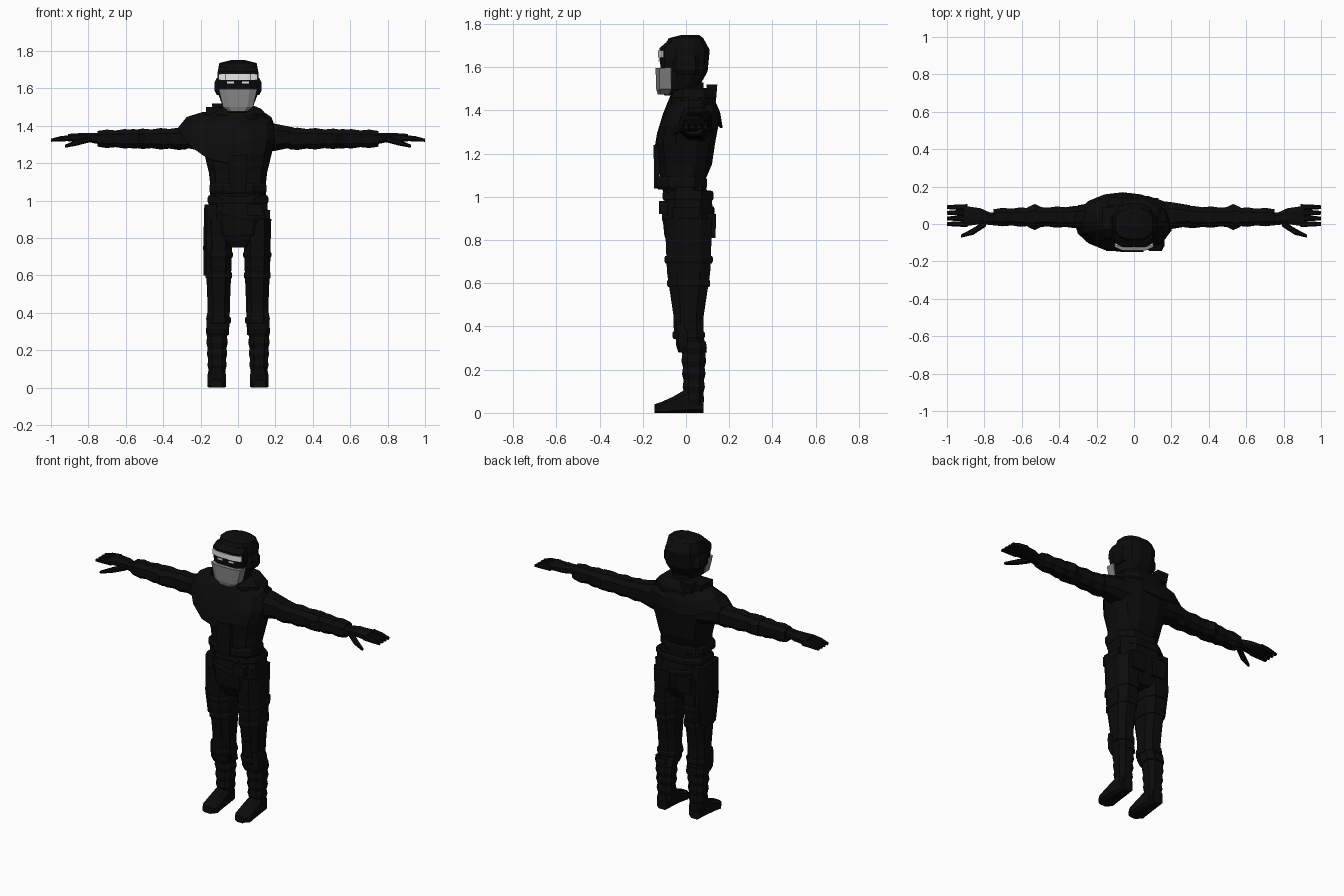
import bpy
import bmesh
import math

if "Cube" in bpy.data.objects:
    bpy.data.objects.remove(bpy.data.objects["Cube"], do_unlink=True)


def make_material(name, value):
    mat = bpy.data.materials.new(name)
    mat.use_nodes = True
    color = (value, value, value, 1)
    mat.diffuse_color = color
    shader = mat.node_tree.nodes["Principled BSDF"]
    shader.inputs["Base Color"].default_value = color
    shader.inputs["Roughness"].default_value = 0.9
    return mat


CLOTH = make_material("black cloth", 0.0035)
GREY = make_material("mask grey", 0.24)
WHITE = make_material("visor white", 0.8)


def finish(name, bm, mat, mirror=False, thickness=0):
    """Turn a bmesh into a flat shaded object."""
    bmesh.ops.recalc_face_normals(bm, faces=bm.faces)
    mesh = bpy.data.meshes.new(name)
    bm.to_mesh(mesh)
    bm.free()
    mesh.materials.append(mat)
    obj = bpy.data.objects.new(name, mesh)
    bpy.context.collection.objects.link(obj)
    if thickness:
        solid = obj.modifiers.new("thickness", "SOLIDIFY")
        solid.thickness = thickness
    if mirror:
        obj.modifiers.new("mirror", "MIRROR")
    return obj


def bridge(bm, loops):
    """Join neighbouring loops of vertices with quads."""
    for lower, upper in zip(loops, loops[1:]):
        for i in range(len(lower)):
            bm.faces.new((lower[i - 1], lower[i], upper[i], upper[i - 1]))


def ring_point(axis, t, a, b):
    points = {"z": (a, b, t), "x": (t, a, b), "y": (a, t, b)}
    x, y, z = points[axis]
    return x, y, max(z, 0)


def loft(name, rings, centre=(0, 0), axis="z", mat=CLOTH, sides=8, power=0.75, mirror=False):
    """Skin rounded-box rings: position, radius a, radius b, then optional shift of b and a."""
    bm = bmesh.new()
    widest = math.cos(math.pi / sides) ** power
    loops = []
    for t, radius_a, radius_b, *shift in rings:
        shift_b, shift_a = (shift + [0, 0])[:2]
        loop = []
        for i in range(sides):
            angle = (i + 0.5) * math.tau / sides
            c, s = math.cos(angle), math.sin(angle)
            a = radius_a * math.copysign(abs(c) ** power, c) / widest
            b = radius_b * math.copysign(abs(s) ** power, s) / widest
            point = ring_point(axis, t, centre[0] + shift_a + a, centre[1] + shift_b + b)
            loop.append(bm.verts.new(point))
        loops.append(loop)
    bridge(bm, loops)
    bm.faces.new(loops[0])
    bm.faces.new(loops[-1])
    return finish(name, bm, mat, mirror)


def pleats(start, end, radius_start, radius_end, count, ridge):
    """Round rings that taper evenly, with every second ring raised as a fold."""
    rings = []
    for i in range(count + 1):
        k = i / count
        radius = radius_start + (radius_end - radius_start) * k + ridge * (i % 2)
        rings.append((start + (end - start) * k, radius, radius))
    return rings


def band(name, z, centre, rx, ry, height=0.035, mirror=False, tilt=0):
    """Strap around a limb; tilt raises it towards +x."""
    bevel = height / 8
    rings = [(z - height / 2, rx - bevel, ry - bevel), (z - height / 4, rx, ry),
             (z + height / 4, rx, ry), (z + height / 2, rx - bevel, ry - bevel)]
    obj = loft(name, rings, centre, mirror=mirror)
    for v in obj.data.vertices:
        v.co.z += tilt * (v.co.x - centre[0])


def box(name, centre, size, mat=CLOTH, mirror=False, taper=1.0):
    """Block whose lower end is scaled by taper."""
    bm = bmesh.new()
    bmesh.ops.create_cube(bm, size=1)
    for v in bm.verts:
        scale = taper if v.co.z < 0 else 1
        v.co.x = centre[0] + v.co.x * size[0] * scale
        v.co.y = centre[1] + v.co.y * size[1] * scale
        v.co.z = centre[2] + v.co.z * size[2]
    finish(name, bm, mat, mirror)


def bent_plate(name, half_width, y_mid, y_end, z_low, z_high, mat):
    """Thin plate curving back towards its ends."""
    bm = bmesh.new()
    columns = []
    for k in (-1, -0.5, 0, 0.5, 1):
        y = y_mid + (y_end - y_mid) * k * k
        columns.append([bm.verts.new((k * half_width, y, z)) for z in (z_low, z_high)])
    for (a, b), (c, d) in zip(columns, columns[1:]):
        bm.faces.new((a, c, d, b))
    finish(name, bm, mat, thickness=0.009)


def make_shawl(sides=16, neck_z=1.475, neck_radius=0.09):
    """Cloth from the neck to an oval hem that dips in front and reaches over the right shoulder."""
    bm = bmesh.new()
    layers = []
    for blend, lift in ((1, 0), (0.8, 0.04), (0.45, 0.035), (0, 0)):
        layer = []
        for i in range(sides):
            angle = i * math.tau / sides
            c, s = math.cos(angle), math.sin(angle)
            hem_x, hem_y = -0.06 + 0.26 * c, 0.01 + 0.16 * s
            hem_z = 1.26 + 0.06 * s + 0.13 * c * c
            x, y = neck_radius * c, 0.02 + neck_radius * s
            layer.append(bm.verts.new((x + (hem_x - x) * blend,
                                       y + (hem_y - y) * blend,
                                       neck_z + (hem_z - neck_z) * blend + lift)))
        layers.append(layer)
    bridge(bm, layers)
    finish("shawl", bm, CLOTH, thickness=0.012)


# Head, helmet and face
loft("head", [(1.47, .05, .04, -.06), (1.5, .08, .085, -.03), (1.58, .11, .1),
              (1.68, .11, .11), (1.735, .1, .08), (1.75, .04, .04, .02)], sides=12)
band("ear_band", 1.61, (0, 0), .125, .085, height=.09)
loft("brow", [(1.59, .1, .055), (1.64, .106, .06), (1.69, .106, .06), (1.715, .1, .05, .02)],
     centre=(0, -.062), power=.55)
bent_plate("visor", .103, -.13, -.112, 1.645, 1.677, WHITE)
box("eye_glint", (.04, -.122, 1.632), (.035, .009, .01), WHITE, mirror=True)
loft("face_mask", [(1.475, .05, .035), (1.5, .08, .042), (1.597, .103, .045)],
     centre=(0, -.096), mat=GREY, power=.55)
loft("neck", [(1.38, .07, .07), (1.53, .06, .06)], centre=(0, .02))

# Jacket and shawl
loft("torso", [(1, .15, .1), (1.08, .148, .105, -.015), (1.15, .156, .12), (1.25, .18, .135),
               (1.33, .2, .135, .015), (1.4, .19, .12, .03), (1.48, .08, .07, .03)], sides=12)
band("jacket_hem", 1.065, (0, -.02), .153, .118, height=.06)
box("jacket_front", (0, -.135, 1.14), (.1, .03, .2), taper=.85)
make_shawl()
loft("scarf_roll", [(1.42, .15, .1), (1.46, .15, .105), (1.49, .125, .09), (1.505, .09, .07)],
     centre=(0, .035))
box("scarf_knot", (-.1, .12, 1.49), (.08, .05, .06), taper=.8)
box("scarf_fold", (-.13, .03, 1.475), (.08, .12, .05))

# Arms with pleated sleeves and elbow pads
loft("shoulders", [(.12, .08, .085), (.2, .072, .072), (.3, .055, .052)],
     centre=(.045, 1.338), axis="x", mirror=True)
loft("sleeves", pleats(.27, .75, .055, .042, count=10, ridge=.006),
     centre=(.037, 1.33), axis="x", mirror=True)
loft("elbow_pads", [(.49, .05, .045), (.53, .07, .05), (.57, .052, .052)],
     centre=(.037, 1.33), axis="x", mirror=True)
loft("wrists", [(.7, .04, .038), (.78, .032, .024)],
     centre=(.028, 1.332), axis="x", mirror=True)

# Hands
loft("palms", [(.76, .03, .024, 0, -.015), (.82, .042, .026), (.91, .055, .02)],
     centre=(.042, 1.336), axis="x", mirror=True)
for i in range(4):
    loft("finger", [(.89, .016, .016, .012), (.95, .014, .014, .008), (1, .01, .008)],
         centre=(.03 * i, 1.322), axis="x", mirror=True)
loft("thumbs", [(.79, .018, .018, 0, .005), (.86, .018, .016, -.02, -.04),
                (.925, .008, .008, -.04, -.065)],
     centre=(0, 1.33), axis="x", mirror=True)

# Hips, belts and pouches
loft("hips", [(.75, .07, .08), (.82, .155, .11), (.9, .163, .118), (1.03, .153, .105)],
     centre=(0, .01))
band("belt", 1.005, (0, .01), .162, .118, height=.045)
band("slanted_belt", .92, (0, .01), .17, .122, tilt=-.2)
box("hip_pouch", (.15, 0, .9), (.045, .13, .1), taper=.85)
box("belt_pouch", (.09, -.105, .95), (.08, .04, .06))
box("back_pouches", (.075, .115, .865), (.11, .05, .11), mirror=True, taper=.85)
loft("side_flap", [(.6, .044, .075), (.75, .046, .1), (.98, .04, .1)],
     centre=(-.14, .01), power=.55)

# Trousers, straps and knee pads
loft("thighs", [(.28, .054, .055, .03), (.36, .058, .068), (.45, .06, .07),
                (.65, .068, .1), (.9, .075, .11)], centre=(.103, .012), mirror=True)
loft("shins", pleats(.03, .33, .041, .056, count=10, ridge=.006),
     centre=(.112, .036), mirror=True)
for z, depth in ((.36, .075), (.6, .1), (.71, .112)):
    band("leg_strap", z, (.103, .012), depth / 4 + .047, depth, mirror=True)
box("thigh_pockets", (.158, .015, .66), (.03, .1, .12), mirror=True, taper=.9)
loft("knee_pads", [(.28, .045, .02), (.31, .058, .03), (.37, .06, .035),
                   (.42, .05, .025, -.015)], centre=(.11, -.015), mirror=True, power=.6)

# Boots
loft("boots", [(.08, .036, .05, .025), (0, .046, .06, .03), (-.06, .05, .04, .015),
               (-.115, .05, .03), (-.145, .034, .02)],
     centre=(.114, .02), axis="y", mirror=True, power=.6)
